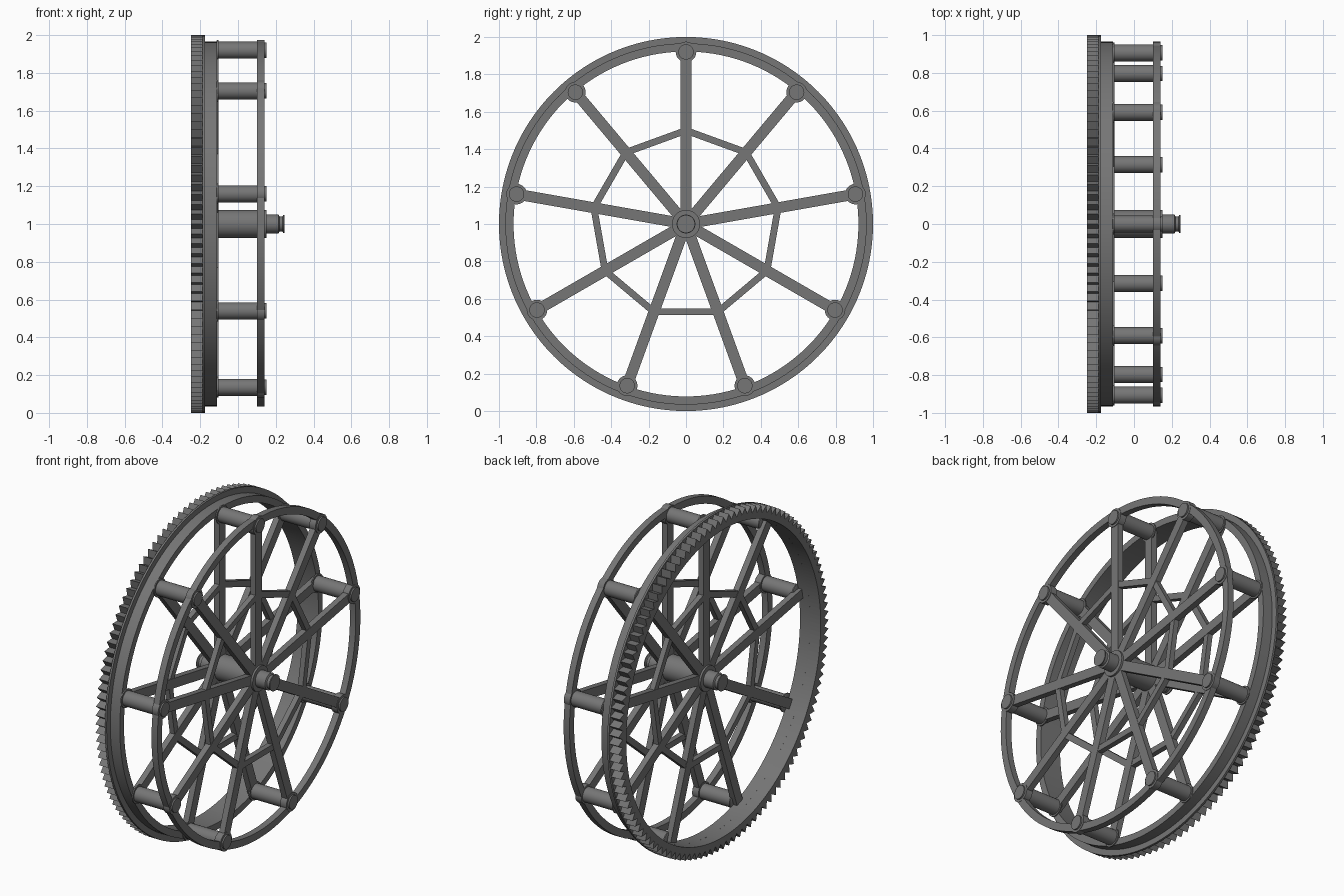
import bpy, bmesh
from math import sin, cos, pi, radians
from mathutils import Matrix, Vector

if "Cube" in bpy.data.objects:
    bpy.data.objects.remove(bpy.data.objects["Cube"])

CENTRE = Vector((0, 0, 1))
N = 9            # spokes per wheel
TEETH = 120

# dark iron
iron = bpy.data.materials.new("dark_iron")
iron.diffuse_color = (0.18, 0.18, 0.18, 1)
iron.use_nodes = True
iron.node_tree.nodes["Principled BSDF"].inputs["Base Color"].default_value = iron.diffuse_color


def finish(name, bm, smooth=True):
    bmesh.ops.recalc_face_normals(bm, faces=bm.faces)
    me = bpy.data.meshes.new(name)
    bm.to_mesh(me)
    bm.free()
    me.materials.append(iron)
    if smooth:
        me.polygons.foreach_set("use_smooth", [True] * len(me.polygons))
        me.set_sharp_from_angle(angle=radians(35))
    ob = bpy.data.objects.new(name, me)
    bpy.context.collection.objects.link(ob)
    return ob


def radial(r, a, x=0.0):
    """Point at radius r and angle a from the top, around the x axle."""
    return Vector((x, r * sin(a), r * cos(a)))


def turned(name, profile, centre=CENTRE, sides=96, closed=False):
    """Turn an (x, radius) profile around the x axis; closed profiles give rings."""
    bm = bmesh.new()
    loops = [[bm.verts.new(centre + radial(r, 2 * pi * i / sides, x)) for i in range(sides)]
             for x, r in profile]
    pairs = list(zip(loops, loops[1:]))
    if closed:
        pairs.append((loops[-1], loops[0]))
    for p, q in pairs:
        for i in range(sides):
            j = (i + 1) % sides
            bm.faces.new((p[i], p[j], q[j], q[i]))
    if not closed:
        bm.faces.new(loops[0])
        bm.faces.new(loops[-1])
    return finish(name, bm)


def ring(name, x0, x1, r_in, r_out):
    return turned(name, [(x0, r_in), (x1, r_in), (x1, r_out), (x0, r_out)], sides=120, closed=True)


def bar(name, p, q, width, depth):
    """Box running from p to q in a plane across the axle."""
    d = q - p
    z = d.normalized()
    x = Vector((1, 0, 0))
    rot = Matrix((x, z.cross(x), z)).transposed().to_4x4()
    bm = bmesh.new()
    bmesh.ops.create_cube(bm, size=1, matrix=Matrix.Translation(CENTRE + (p + q) / 2) @ rot
                          @ Matrix.Diagonal((depth, width, d.length, 1)))
    return finish(name, bm, smooth=False)


def mirrored(half):
    """Complete a left-right symmetric profile from its right half."""
    return [(-x, r) for x, r in reversed(half)] + half


# toothed rim with triangular teeth
bm = bmesh.new()
cols = []
for i in range(TEETH * 2):
    a = pi * i / TEETH
    r = 1.0 if i % 2 == 0 else 0.96
    cols.append([bm.verts.new(CENTRE + radial(rr, a, x))
                 for rr, x in ((0.925, -0.25), (r, -0.25), (r, -0.18), (0.925, -0.18))])
for i, c in enumerate(cols):
    n = cols[(i + 1) % len(cols)]
    for k in range(4):
        m = (k + 1) % 4
        bm.faces.new((c[k], n[k], n[m], c[m]))
finish("toothed_rim", bm, smooth=False)

# flange beside the teeth, drum and open outer ring
ring("rim_flange", -0.187, -0.175, 0.926, 1.0)
ring("drum_ring", -0.18, -0.112, 0.925, 0.965)
ring("outer_ring", 0.10, 0.139, 0.922, 0.966)

# axle with hub, collars and grooved ends
turned("axle", mirrored([(0.12, 0.075), (0.12, 0.06), (0.135, 0.06), (0.135, 0.075), (0.15, 0.075),
                         (0.15, 0.05), (0.215, 0.05), (0.22, 0.04), (0.235, 0.04),
                         (0.24, 0.048), (0.246, 0.048)]), sides=48)

# spokes and web braces of both wheels
for side, x in (("left", -0.12), ("right", 0.12)):
    for i in range(N):
        a, b = 2 * pi * i / N, 2 * pi * (i + 1) / N
        bar(f"{side}_spoke_{i + 1}", radial(0.03, a, x), radial(0.925, a, x), 0.058, 0.036)
        bar(f"{side}_web_{i + 1}", radial(0.5, a, x), radial(0.5, b, x), 0.036, 0.032)

# cross posts joining the wheels, with a boss against the drum and an end cap outside
post = [(-0.115, 0.045), (-0.111, 0.055), (-0.104, 0.055), (-0.104, 0.045), (0.10, 0.045),
        (0.10, 0.055), (0.141, 0.055), (0.141, 0.041), (0.15, 0.041)]
for i in range(N):
    turned(f"cross_post_{i + 1}", post, CENTRE + radial(0.92, 2 * pi * i / N), sides=32)
